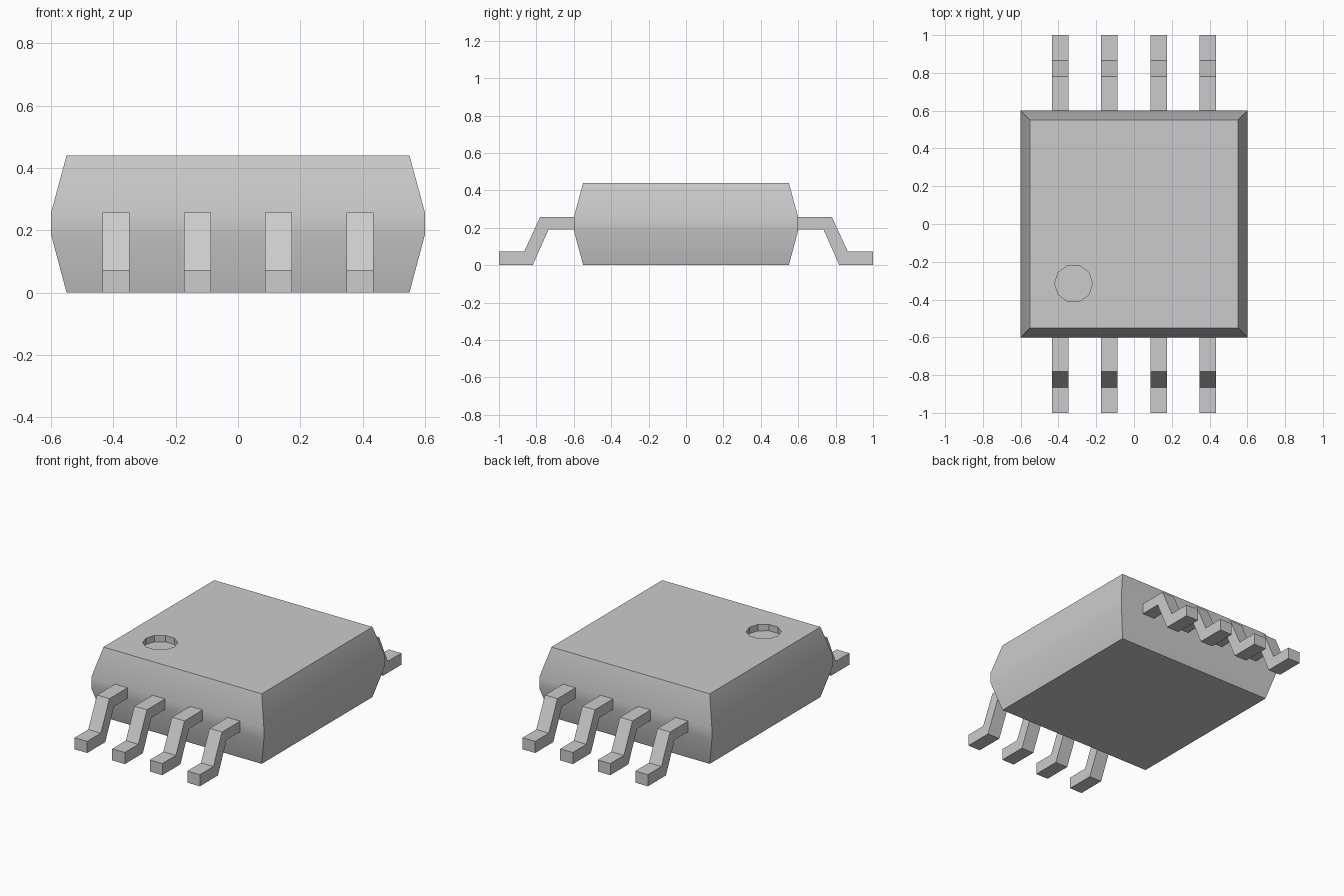
import bpy, bmesh, math

cube = bpy.data.objects.get("Cube")
if cube:
    bpy.data.objects.remove(cube, do_unlink=True)

grey = bpy.data.materials.new("plain_grey")
grey.use_nodes = True
colour = (0.6, 0.6, 0.6, 1)
grey.diffuse_color = colour
grey.node_tree.nodes["Principled BSDF"].inputs["Base Color"].default_value = colour


def loft(name, rings):
    """Join closed rings of points with quads and cap both ends."""
    bm = bmesh.new()
    loops = [[bm.verts.new(p) for p in ring] for ring in rings]
    n = len(loops[0])
    for a, b in zip(loops, loops[1:]):
        for i in range(n):
            j = (i + 1) % n
            bm.faces.new((a[i], a[j], b[j], b[i]))
    bm.faces.new(loops[0][::-1])
    bm.faces.new(loops[-1])
    bmesh.ops.recalc_face_normals(bm, faces=bm.faces)
    mesh = bpy.data.meshes.new(name)
    bm.to_mesh(mesh)
    bm.free()
    mesh.materials.append(grey)
    obj = bpy.data.objects.new(name, mesh)
    bpy.context.collection.objects.link(obj)
    return obj


def square(half, z):
    return [(-half, -half, z), (half, -half, z), (half, half, z), (-half, half, z)]


# Moulded body with sloped sides and a narrow vertical band
HEIGHT = 0.44
body = loft("body", [square(0.55, 0), square(0.6, 0.187),
                     square(0.6, 0.255), square(0.55, HEIGHT)])


# Round marker recess in the top
def circle(z):
    steps = [math.tau * i / 10 for i in range(10)]
    return [(-0.32 + 0.1 * math.cos(a), -0.315 + 0.1 * math.sin(a), z) for a in steps]


cutter = loft("recess_cutter", [circle(HEIGHT - 0.04), circle(HEIGHT + 0.1)])
cutter.hide_render = True
cut = body.modifiers.new("recess", 'BOOLEAN')
cut.operation = 'DIFFERENCE'
cut.solver = 'EXACT'
cut.object = cutter
bpy.ops.object.select_all(action='DESELECT')
bpy.context.view_layer.objects.active = body
body.select_set(True)
bpy.ops.object.modifier_apply(modifier=cut.name)
bpy.data.objects.remove(cutter, do_unlink=True)
bpy.ops.object.shade_smooth_by_angle(angle=math.radians(30))

# Bent legs: side profile (distance outward, height) extruded in x
PROFILE = [(0.6, 0.19), (0.6, 0.257), (0.78, 0.257), (0.865, 0.073),
           (1, 0.073), (1, 0), (0.82, 0), (0.735, 0.19)]
WIDTH, PITCH = 0.087, 0.261
for side, label in ((-1, "front"), (1, "back")):
    for k in range(4):
        x = (k - 1.5) * PITCH
        loft(f"{label}_leg_{k + 1}",
             [[(x + e * WIDTH / 2, side * y, z) for y, z in PROFILE] for e in (-1, 1)])
